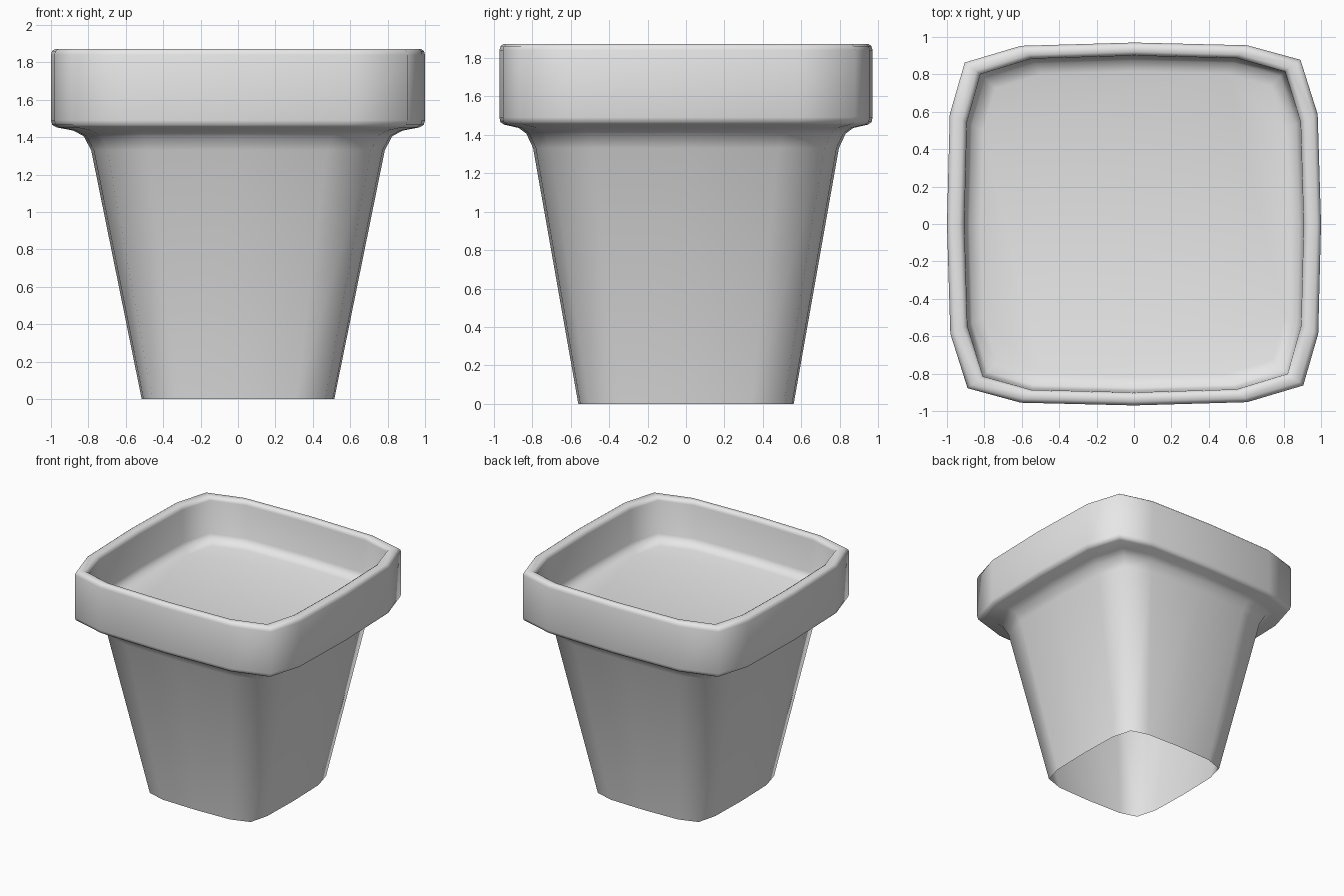
import bpy
import bmesh
from math import radians

cube = bpy.data.objects.get("Cube")
if cube:
    bpy.data.objects.remove(cube, do_unlink=True)

grey = bpy.data.materials.new("plain grey clay")
grey.use_nodes = True
grey.diffuse_color = (0.8, 0.8, 0.8, 1)
grey.node_tree.nodes["Principled BSDF"].inputs["Base Color"].default_value = (0.8, 0.8, 0.8, 1)

# Softened square plan: one quarter, turned four times
plan = []
x_axis, y_axis = (1, 0), (0, 1)
for turn in range(4):
    for a, b in [(1, 0), (0.982, 0.605), (0.89, 0.905), (0.605, 0.985)]:
        plan.append((a * x_axis[0] + b * y_axis[0], a * x_axis[1] + b * y_axis[1]))
    x_axis, y_axis = y_axis, (-x_axis[0], -x_axis[1])

# Wall profile from the open foot, over the rim, down to the inner floor:
# half width, half depth, height
profile = [
    (0.515, 0.56, 0), (0.785, 0.795, 1.33), (0.825, 0.83, 1.405),
    (0.88, 0.87, 1.435), (0.97, 0.945, 1.452), (0.993, 0.965, 1.465), (1, 0.97, 1.49),
    (1, 0.97, 1.84), (0.994, 0.964, 1.86), (0.978, 0.95, 1.872),
    (0.932, 0.92, 1.872), (0.914, 0.905, 1.86), (0.907, 0.9, 1.84),
    (0.9, 0.893, 1.57), (0.88, 0.875, 1.53), (0.82, 0.815, 1.51),
]

bm = bmesh.new()
rings = [[bm.verts.new((x * w, y * d, h)) for x, y in plan] for w, d, h in profile]
count = len(plan)
for lower, upper in zip(rings, rings[1:]):
    for i in range(count):
        j = (i + 1) % count
        bm.faces.new((lower[i], lower[j], upper[j], upper[i]))

# Flat inner floor
bm.faces.new(rings[-1])

mesh = bpy.data.meshes.new("flower_pot")
bm.to_mesh(mesh)
bm.free()
mesh.materials.append(grey)
pot = bpy.data.objects.new("flower_pot", mesh)
bpy.context.collection.objects.link(pot)

# Soft shading throughout
bpy.ops.object.select_all(action='DESELECT')
pot.select_set(True)
bpy.context.view_layer.objects.active = pot
bpy.ops.object.shade_smooth_by_angle(angle=radians(80))
